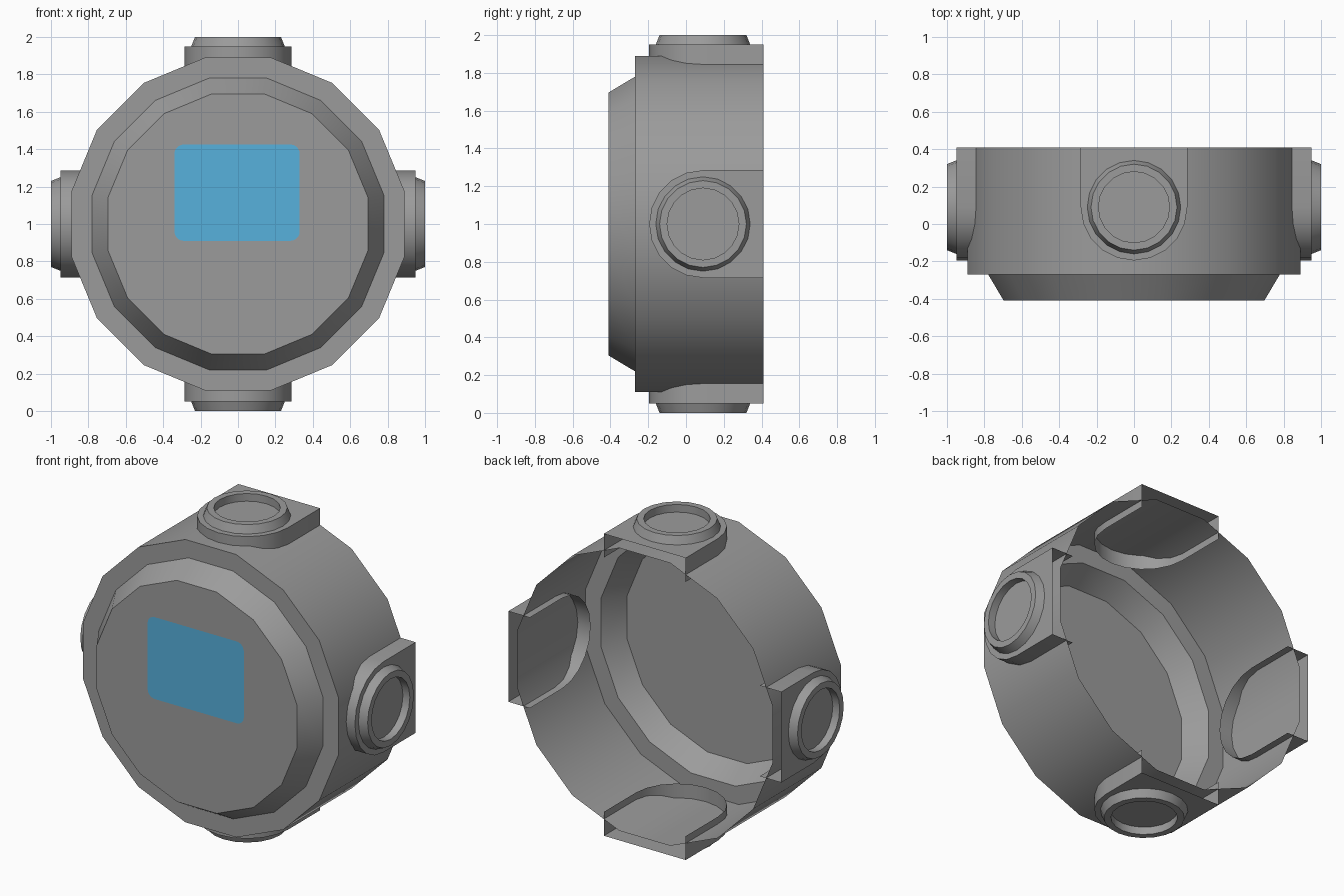
import bpy, bmesh
from math import pi, cos, sin, radians

if "Cube" in bpy.data.objects:
    bpy.data.objects.remove(bpy.data.objects["Cube"])


def material(name, color):
    mat = bpy.data.materials.new(name)
    mat.diffuse_color = (*color, 1)
    mat.use_nodes = True
    mat.node_tree.nodes["Principled BSDF"].inputs["Base Color"].default_value = mat.diffuse_color
    return mat


grey = material("dark_grey", (.33, .33, .33))
blue = material("screen_blue", (.095, .44, .72))


def loft(bm, rings, closed=True, cap_end=False):
    """Skin a list of equally long point rings; optionally close the last one."""
    loops = [[bm.verts.new(p) for p in ring] for ring in rings]
    n = len(loops[0])
    for a, b in zip(loops, loops[1:]):
        for i in range(n if closed else n - 1):
            j = (i + 1) % n
            bm.faces.new((a[i], a[j], b[j], b[i]))
    if cap_end:
        bm.faces.new(loops[-1])


def finish(bm, name, mat, angle=35):
    mesh = bpy.data.meshes.new(name)
    bm.to_mesh(mesh)
    bm.free()
    mesh.materials.append(mat)
    obj = bpy.data.objects.new(name, mesh)
    bpy.context.collection.objects.link(obj)
    bpy.ops.object.select_all(action='DESELECT')
    obj.select_set(True)
    bpy.context.view_layer.objects.active = obj
    bpy.ops.object.shade_smooth_by_angle(angle=radians(angle))
    return obj


# Housing: 16-sided shell, open at the back, with a stepped bevelled front
def body_ring(r, y):
    return [(r * cos(pi / 8 * (i + .5)), y, 1 + r * sin(pi / 8 * (i + .5)))
            for i in range(16)]


bm = bmesh.new()
loft(bm, [body_ring(.907, .41), body_ring(.907, -.27),
          body_ring(.795, -.27), body_ring(.71, -.41)], cap_end=True)
bmesh.ops.recalc_face_normals(bm, faces=bm.faces)
finish(bm, "housing", grey)

# Cable ports: U-shaped pad open at the back plus a round recessed collar
CY, SEG = .09, 20


def pad_ring(h, r=.285):
    arc = [(r * cos(pi + pi * i / 10), CY + r * sin(pi + pi * i / 10), h)
           for i in range(11)]
    return [(-r, .41, h)] + arc + [(r, .41, h)]


def collar_ring(r, h):
    return [(r * cos(2 * pi * i / SEG), CY + r * sin(2 * pi * i / SEG), h)
            for i in range(SEG)]


bm = bmesh.new()
loft(bm, [pad_ring(.80), pad_ring(.95)], closed=False, cap_end=True)
loft(bm, [collar_ring(.25, .95), collar_ring(.23, 1.0),
          collar_ring(.19, 1.0), collar_ring(.19, .952)], cap_end=True)
bmesh.ops.recalc_face_normals(bm, faces=bm.faces)
port = finish(bm, "port_top", grey)
port.location.z = 1
for k, side in enumerate(("right", "bottom", "left"), 1):
    copy = port.copy()
    copy.name = "port_" + side
    copy.rotation_euler.y = k * pi / 2
    bpy.context.collection.objects.link(copy)

# Screen: rounded rectangle just proud of the front face
x0, x1, z0, z1, r = -.34, .33, .91, 1.425, .05
corners = [(x1 - r, z1 - r), (x0 + r, z1 - r), (x0 + r, z0 + r), (x1 - r, z0 + r)]
bm = bmesh.new()
outline = []
for q, (cx, cz) in enumerate(corners):
    for i in range(6):
        a = pi / 2 * (q + i / 5)
        outline.append(bm.verts.new((cx + r * cos(a), -.413, cz + r * sin(a))))
face = bm.faces.new(outline)
bm.normal_update()
if face.normal.y > 0:
    face.normal_flip()
finish(bm, "screen", blue)
